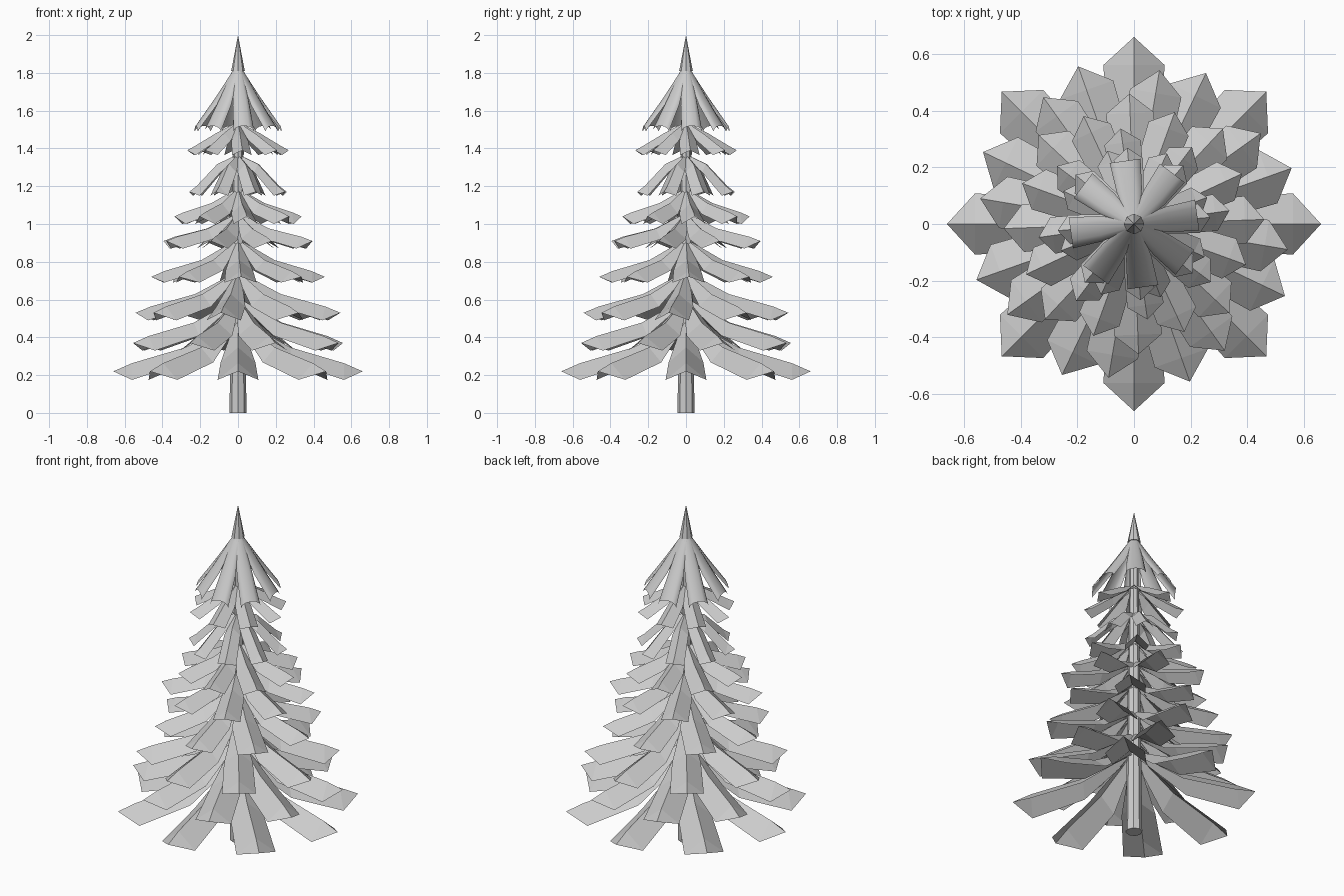
import bpy, bmesh
from math import radians, cos, sin, pi

cube = bpy.data.objects.get("Cube")
if cube:
    bpy.data.objects.remove(cube, do_unlink=True)

grey = bpy.data.materials.new("plain_grey")
grey.use_nodes = True
colour = (0.6, 0.6, 0.6, 1)
grey.diffuse_color = colour
grey.node_tree.nodes["Principled BSDF"].inputs["Base Color"].default_value = colour


def finish(bm, name):
    mesh = bpy.data.meshes.new(name)
    bm.to_mesh(mesh)
    bm.free()
    mesh.materials.append(grey)
    obj = bpy.data.objects.new(name, mesh)
    bpy.context.collection.objects.link(obj)
    return obj


def add_bough(bm, angle, stations, section):
    """Sweep a folded section out from the trunk; stations are (radius, ridge z, half width, drop)."""
    c, s = cos(angle), sin(angle)
    rows = []
    for r, z, w, drop in stations:
        rows.append([bm.verts.new((r * c - u * w * s, r * s + u * w * c, z - drop * d))
                     for u, d in section])
    for a, b in zip(rows, rows[1:]):
        for i in range(len(section) - 1):
            bm.faces.new((a[i + 1], a[i], b[i], b[i + 1]))
    return rows[-1]


FOLD = [(-1, 1), (0, 0), (1, 1)]
ARCH = [(cos(pi - i * pi / 6), 1 - sin(i * pi / 6)) for i in range(7)]

# Bough tiers: reach, tip z, lowest z, root z, half width, mid-ridge height share, turn
tiers = [
    (0.66, 0.22, 0.175, 0.49, 0.108, 0.47, 0),
    (0.59, 0.37, 0.33, 0.60, 0.100, 0.47, 19.5),
    (0.55, 0.53, 0.49, 0.74, 0.092, 0.47, -9.4),
    (0.46, 0.72, 0.69, 0.91, 0.085, 0.47, 2),
    (0.42, 0.91, 0.87, 1.05, 0.075, 0.47, 25),
    (0.34, 1.04, 1.00, 1.18, 0.065, 0.50, 8),
    (0.275, 1.17, 1.15, 1.36, 0.052, 0.78, 20),
    (0.27, 1.39, 1.365, 1.53, 0.052, 0.66, 5),
]
for n, (reach, tip, low, root, w, mid, turn) in enumerate(tiers):
    bm = bmesh.new()
    rise = root - tip
    shoulder = tip + 0.16 * rise
    drop = shoulder - low
    stations = [
        (0.02, root, 0.02, 0.02),
        (reach * 0.42, tip + mid * rise, w * 0.85, drop * 0.9),
        (reach * 0.85, shoulder, w, drop),
    ]
    for k in range(8):
        angle = radians(turn + 45 * k)
        left, ridge, right = add_bough(bm, angle, stations, FOLD)
        point = bm.verts.new((reach * cos(angle), reach * sin(angle), tip))
        bm.faces.new((ridge, left, point))
        bm.faces.new((right, ridge, point))
    finish(bm, f"bough_tier_{n + 1}")

# Arched boughs of the crown
bm = bmesh.new()
crown = [(0.015, 1.83, 0.02, 0.015), (0.12, 1.67, 0.045, 0.04), (0.225, 1.52, 0.055, 0.03)]
for k in range(8):
    add_bough(bm, radians(8 + 45 * k), crown, ARCH)
obj = finish(bm, "crown_boughs")
for poly in obj.data.polygons:
    poly.use_smooth = True


def cone(name, r1, r2, z1, z2):
    bm = bmesh.new()
    bmesh.ops.create_cone(bm, cap_ends=True, segments=8, radius1=r1, radius2=r2, depth=z2 - z1)
    bmesh.ops.translate(bm, verts=bm.verts, vec=(0, 0, (z1 + z2) / 2))
    return finish(bm, name)


cone("trunk", 0.045, 0.022, 0, 1.82)
cone("top_spire", 0.036, 0, 1.81, 2.0)
